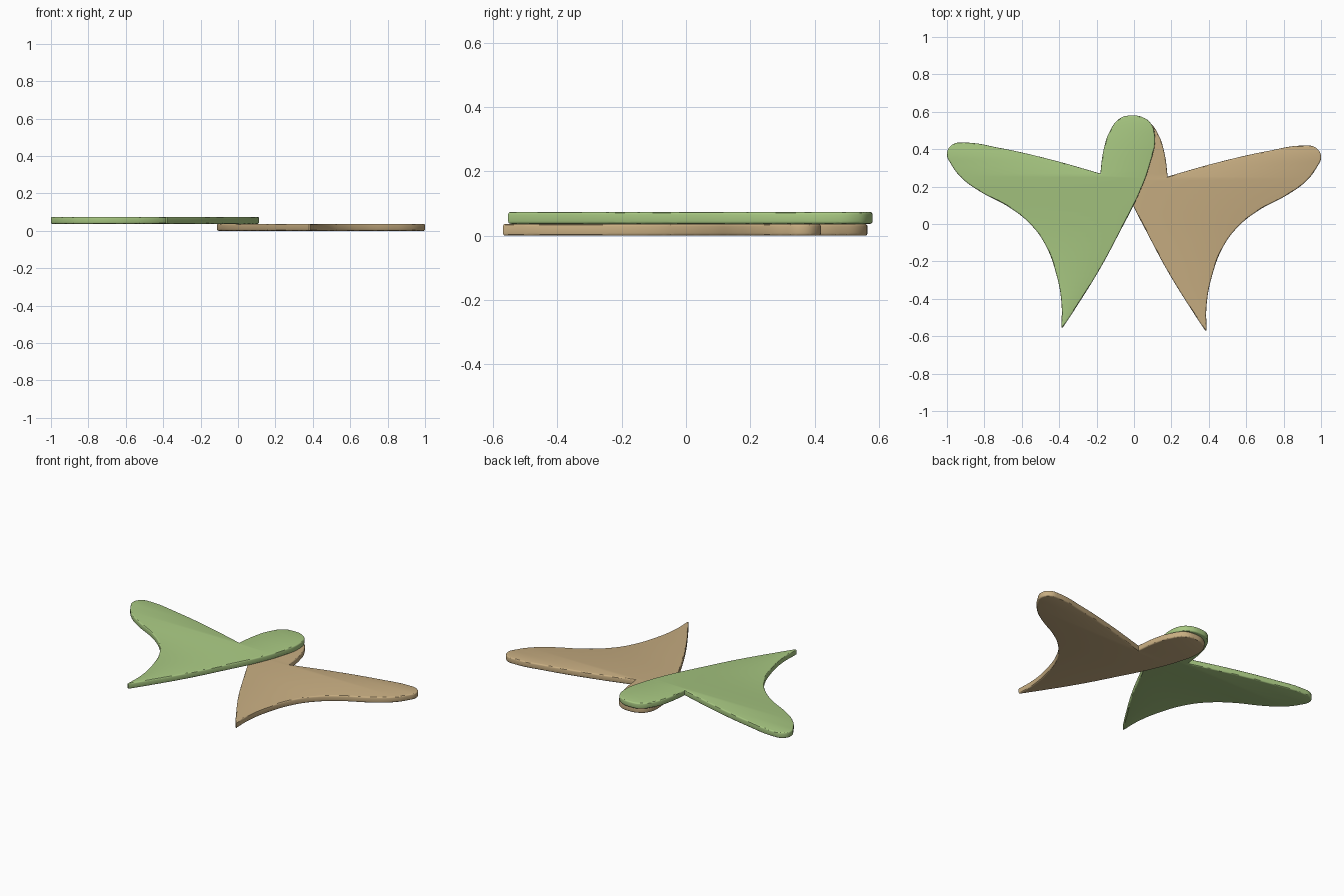
import bpy
import math

if "Cube" in bpy.data.objects:
    bpy.data.objects.remove(bpy.data.objects["Cube"])

# Wing outline (left wing): smooth runs, "corners" are the notch and the tail tip
OUTLINE = [
    (-0.18, 0.27), (-0.45, 0.346), (-0.72, 0.407), (-0.905, 0.435), (-0.97, 0.425),
    (-1.0, 0.38), (-0.975, 0.315), (-0.915, 0.24), (-0.825, 0.175), (-0.665, 0.088),
    (-0.56, 0.005), (-0.48, -0.1), (-0.415, -0.27), (-0.388, -0.42), (-0.388, -0.553),
    (-0.38, -0.553), (-0.32, -0.462), (-0.185, -0.245), (-0.08, -0.05), (0.03, 0.17),
    (0.085, 0.32), (0.112, 0.455), (0.092, 0.535), (0.05, 0.569), (-0.01, 0.58),
    (-0.075, 0.565), (-0.13, 0.495), (-0.163, 0.395)]
CORNERS = {0, 14, 15}
THICK, BEVEL = 0.037, 0.008


def material(name, color):
    m = bpy.data.materials.new(name)
    m.diffuse_color = (*color, 1)
    m.use_nodes = True
    m.node_tree.nodes["Principled BSDF"].inputs["Base Color"].default_value = m.diffuse_color
    return m


def wing(name, side, dy, z, mat):
    """Flat wing plate with rounded rims; side = 1 left, -1 mirrored."""
    cu = bpy.data.curves.new(name, 'CURVE')
    cu.dimensions = '2D'
    cu.fill_mode = 'BOTH'
    cu.resolution_u = 8
    cu.extrude = THICK / 2 - BEVEL
    cu.bevel_depth = BEVEL
    cu.bevel_resolution = 2
    cu.offset = -BEVEL
    sp = cu.splines.new('BEZIER')
    sp.bezier_points.add(len(OUTLINE) - 1)
    sp.use_cyclic_u = True
    for i, (p, (x, y)) in enumerate(zip(sp.bezier_points, OUTLINE)):
        p.co = (x * side, y + dy, 0)
        p.handle_left_type = p.handle_right_type = 'VECTOR' if i in CORNERS else 'AUTO'
    ob = bpy.data.objects.new(name, cu)
    bpy.context.collection.objects.link(ob)
    ob.location.z = z + THICK / 2
    cu.materials.append(mat)
    # Turn into a mesh with crisp flat faces and smooth rims
    bpy.ops.object.select_all(action='DESELECT')
    ob.select_set(True)
    bpy.context.view_layer.objects.active = ob
    bpy.ops.object.convert(target='MESH')
    bpy.ops.object.mode_set(mode='EDIT')
    bpy.ops.mesh.select_all(action='SELECT')
    bpy.ops.mesh.remove_doubles(threshold=0.0002)
    bpy.ops.mesh.normals_make_consistent(inside=False)
    bpy.ops.object.mode_set(mode='OBJECT')
    bpy.ops.object.shade_smooth_by_angle(angle=math.radians(30))


# Tan wing lies underneath, green wing overlaps it on top
wing("right_wing", -1, -0.016, 0.0, material("tan", (0.578, 0.423, 0.223)))
wing("left_wing", 1, 0.0, THICK, material("leaf green", (0.392, 0.578, 0.223)))
